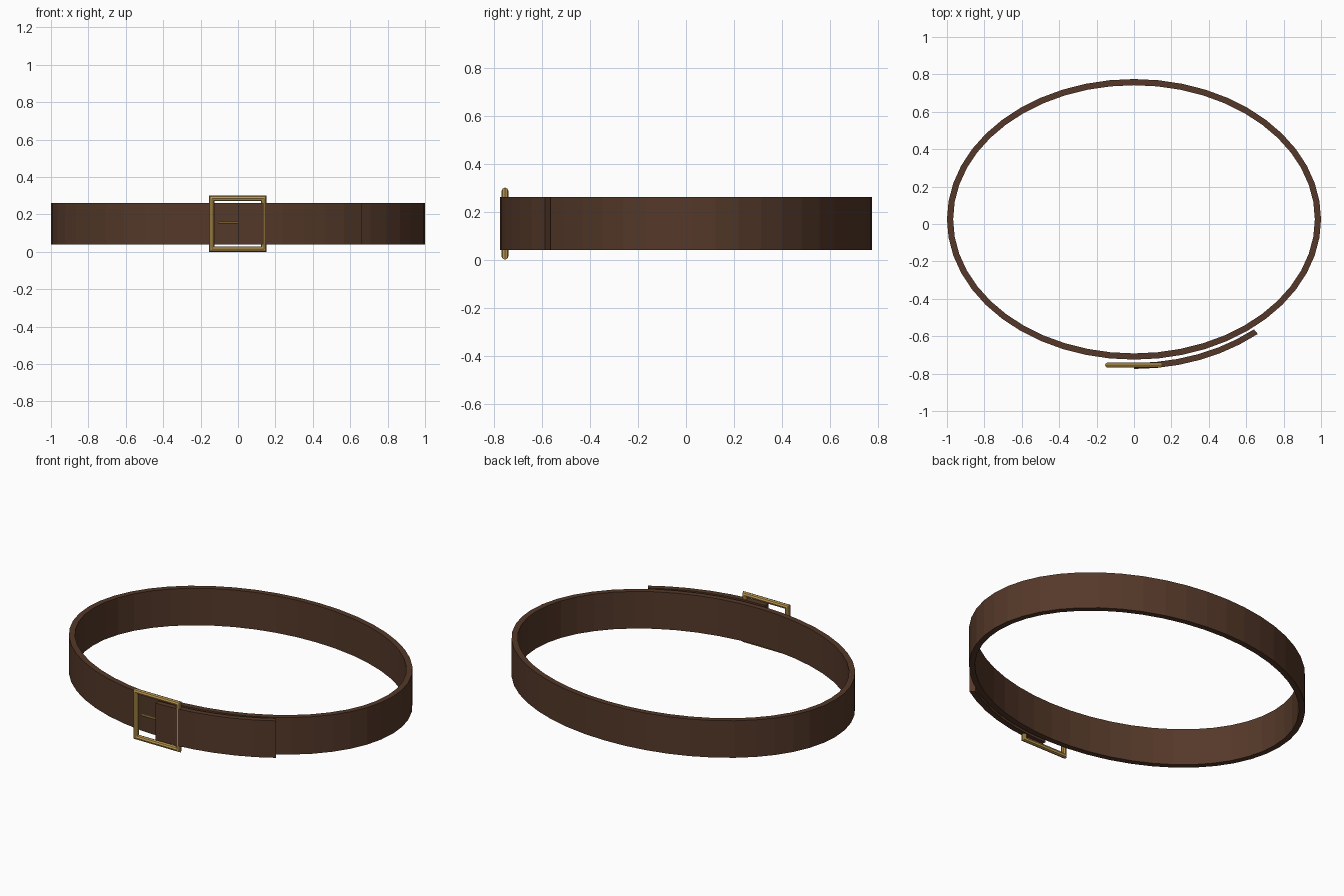
import bpy, bmesh
from math import sin, cos, pi, radians

if "Cube" in bpy.data.objects:
    bpy.data.objects.remove(bpy.data.objects["Cube"])

CY = 0.025            # centre of the strap ellipse
Z0, Z1 = 0.04, 0.26   # strap height


def material(name, rgb):
    m = bpy.data.materials.new(name)
    m.diffuse_color = (*rgb, 1)
    m.use_nodes = True
    m.node_tree.nodes["Principled BSDF"].inputs["Base Color"].default_value = m.diffuse_color
    return m


leather = material("leather", (0.09, 0.04, 0.022))
brass = material("brass", (0.5, 0.31, 0.08))


def loft(name, rings, mat, closed):
    """Skin a row of equal cross-sections; cap the ends if open."""
    bm = bmesh.new()
    vs = [[bm.verts.new(p) for p in r] for r in rings]
    n, k = len(vs), len(vs[0])
    for i in range(n if closed else n - 1):
        a, b = vs[i], vs[(i + 1) % n]
        for j in range(k):
            bm.faces.new((a[j], a[(j + 1) % k], b[(j + 1) % k], b[j]))
    if not closed:
        bm.faces.new(vs[0])
        bm.faces.new(vs[-1])
    bmesh.ops.recalc_face_normals(bm, faces=bm.faces)
    me = bpy.data.meshes.new(name)
    bm.to_mesh(me)
    bm.free()
    me.materials.append(mat)
    ob = bpy.data.objects.new(name, me)
    bpy.context.collection.objects.link(ob)
    return ob


def strap_section(t, a, b, thick):
    """Rectangle across the strap at angle t, measured from the front."""
    def pt(d, z):
        return ((a - d) * sin(t), CY - (b - d) * cos(t), z)
    return [pt(0, Z0), pt(0, Z1), pt(thick, Z1), pt(thick, Z0)]


# Main strap loop
loft("strap_loop", [strap_section(2 * pi * i / 48, 1.0, 0.75, 0.033)
                    for i in range(48)], leather, True)

# Overlapping strap tail on the front
loft("strap_tail", [strap_section(radians(40) * i / 6, 1.03, 0.80, 0.032)
                    for i in range(7)], leather, False)

# Buckle frame: octagonal bar around a mitred rectangle
BY, R = -0.754, 0.0145
corners = [(-0.14, 0.0145), (0.138, 0.0145), (0.138, 0.2855), (-0.14, 0.2855)]
signs = [(-1, -1), (1, -1), (1, 1), (-1, 1)]
angles = [2 * pi * j / 8 for j in range(8)]
loft("buckle_frame", [[(x + sx * R * cos(t), BY + R * sin(t), z + sz * R * cos(t))
                       for t in angles]
                      for (x, z), (sx, sz) in zip(corners, signs)], brass, True)

# Buckle prong running under the tail
loft("buckle_prong", [[(x, BY + 0.007 * sin(t), 0.155 + 0.007 * cos(t))
                       for t in angles] for x in (-0.105, 0.13)], brass, False)
